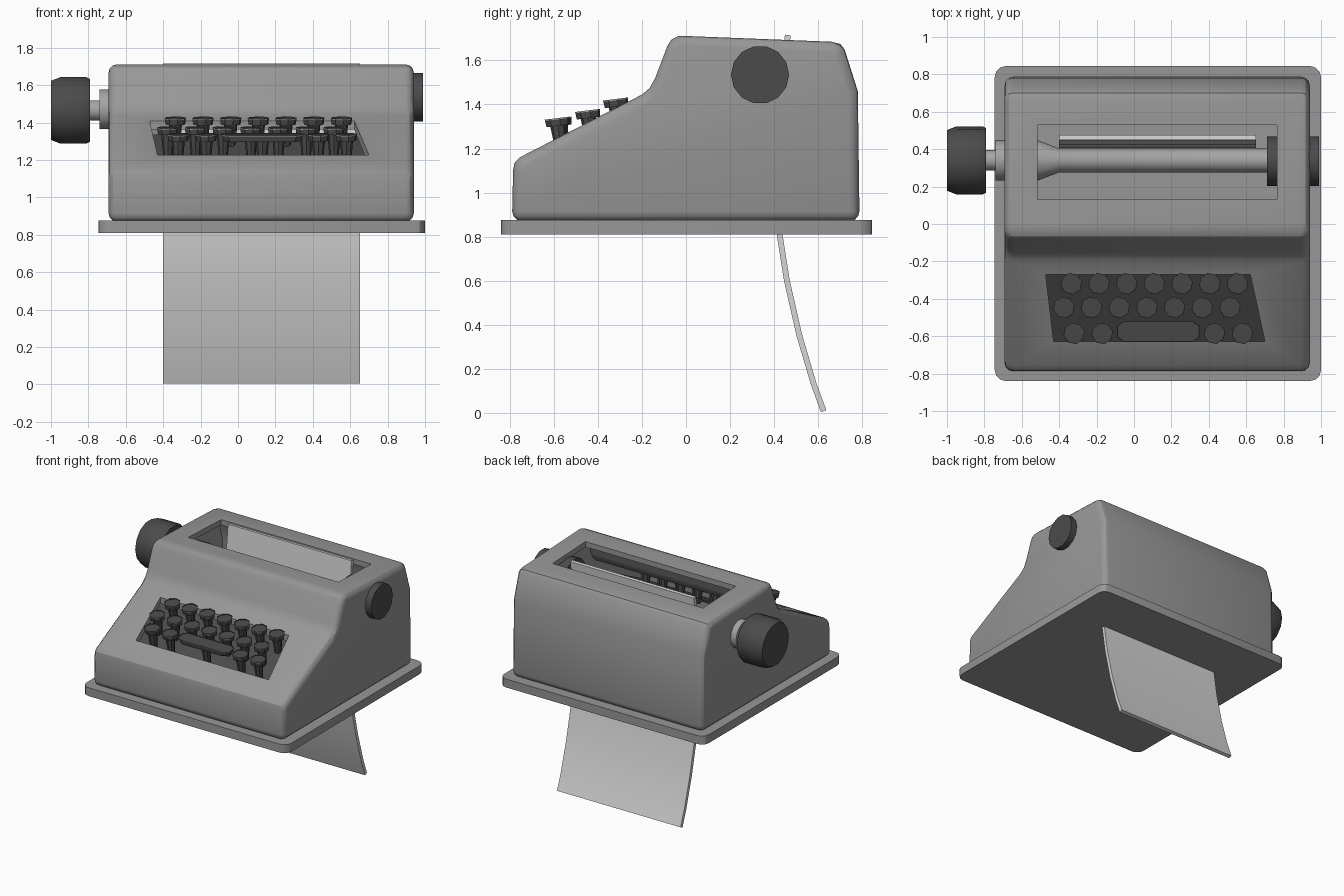
import bpy, bmesh, math
from mathutils import Matrix, Vector

if "Cube" in bpy.data.objects:
    bpy.data.objects.remove(bpy.data.objects["Cube"], do_unlink=True)


def material(name, v):
    m = bpy.data.materials.new(name)
    m.use_nodes = True
    m.diffuse_color = (v, v, v, 1)
    m.node_tree.nodes["Principled BSDF"].inputs["Base Color"].default_value = (v, v, v, 1)
    return m


CASE = material("case grey", 0.31)
DARK = material("dark grey", 0.07)
METAL = material("light metal grey", 0.38)
PAPER = material("paper white", 0.66)


def finish(name, bm, *mats):
    bmesh.ops.recalc_face_normals(bm, faces=bm.faces)
    mesh = bpy.data.meshes.new(name)
    bm.to_mesh(mesh)
    bm.free()
    ob = bpy.data.objects.new(name, mesh)
    bpy.context.collection.objects.link(ob)
    for m in mats:
        mesh.materials.append(m)
    return ob


def activate(ob):
    bpy.ops.object.select_all(action='DESELECT')
    ob.select_set(True)
    bpy.context.view_layer.objects.active = ob


def smooth(ob, angle=30):
    activate(ob)
    bpy.ops.object.shade_smooth_by_angle(angle=math.radians(angle))


def prism(name, points, sweep, mat):
    """Closed outline swept along a vector."""
    bm = bmesh.new()
    face = bm.faces.new([bm.verts.new(p) for p in points])
    new = bmesh.ops.extrude_face_region(bm, geom=[face], use_keep_orig=True)["geom"]
    bmesh.ops.translate(bm, vec=sweep, verts=[v for v in new if isinstance(v, bmesh.types.BMVert)])
    return finish(name, bm, mat)


def lathe(name, profile, y, z, mat, sides=14):
    """Profile of (x, radius) pairs turned around an axis along x."""
    bm = bmesh.new()
    rings = []
    for x, r in profile:
        rings.append([bm.verts.new((x, y + r * math.sin(a), z + r * math.cos(a)))
                      for a in (math.tau * (i + 0.5) / sides for i in range(sides))])
    for a, b in zip(rings, rings[1:]):
        for i in range(sides):
            j = (i + 1) % sides
            bm.faces.new((a[i], a[j], b[j], b[i]))
    bm.faces.new(rings[0])
    bm.faces.new(rings[-1])
    ob = finish(name, bm, mat)
    smooth(ob)
    return ob


def apply(ob, kind, **settings):
    mod = ob.modifiers.new(kind, kind)
    for key, value in settings.items():
        setattr(mod, key, value)
    activate(ob)
    bpy.ops.object.modifier_apply(modifier=mod.name)


def cut(ob, cutter):
    apply(ob, 'BOOLEAN', operation='DIFFERENCE', solver='EXACT', object=cutter)
    bpy.data.objects.remove(cutter, do_unlink=True)


# Base plate with rounded corners
X0, X1, Y0, Y1, C = -0.745, 1.0, -0.84, 0.845, 0.06
base_outline = []
for cx, cy, start in ((X1 - C, Y1 - C, 0), (X0 + C, Y1 - C, 90),
                      (X0 + C, Y0 + C, 180), (X1 - C, Y0 + C, 270)):
    for step in (0, 30, 60, 90):
        a = math.radians(start + step)
        base_outline.append((cx + C * math.cos(a), cy + C * math.sin(a), 0.81))
smooth(prism("base_plate", base_outline, (0, 0, 0.065), CASE))

# Hollow case from its side profile
side = [(-0.79, 0.87), (-0.785, 1.1), (-0.778, 1.135), (-0.755, 1.16), (-0.2, 1.445),
        (-0.165, 1.475), (-0.14, 1.52), (-0.085, 1.665), (-0.066, 1.695), (-0.035, 1.71),
        (0.0, 1.711), (0.66, 1.685), (0.7, 1.675), (0.72, 1.65), (0.78, 1.46), (0.788, 0.87)]
case = prism("case", [(-0.692, y, z) for y, z in side], (1.632, 0, 0), CASE)
apply(case, 'BEVEL', width=0.045, segments=3, limit_method='ANGLE', angle_limit=math.radians(60))
cut(case, prism("hollow", [(-0.65, y * 0.95, z - 0.04) for y, z in side], (1.55, 0, 0), CASE))

# Openings for the carriage and the keyboard
cut(case, prism("carriage_cutter", [(-0.515, 0.13, 1.58), (0.765, 0.13, 1.58),
                                    (0.765, 0.53, 1.58), (-0.515, 0.53, 1.58)], (0, 0, 0.3), CASE))
cut(case, prism("keyboard_cutter", [(-0.43, -0.628, 1.08), (0.7, -0.628, 1.08),
                                    (0.622, -0.27, 1.08), (-0.472, -0.27, 1.08)], (0, 0, 0.5), CASE))
smooth(case)

# Sloping tray under the keys
prism("keyboard_tray", [(-0.62, -0.7, 1.08), (-0.62, -0.2, 1.335),
                        (-0.62, -0.2, 1.32), (-0.62, -0.7, 1.065)], (1.48, 0, 0), DARK)

# Roller, its shaft and the two knobs
lathe("roller", [(-0.74, 0.108), (-0.515, 0.108), (-0.4, 0.064), (0.75, 0.064)], 0.34, 1.47, METAL)
lathe("left_shaft", [(-0.82, 0.055), (-0.72, 0.055)], 0.34, 1.465, METAL)
lathe("right_knob", [(-1.0, 0.162), (-0.95, 0.182), (-0.81, 0.182), (-0.79, 0.172)], 0.34, 1.465, DARK)
lathe("left_knob", [(0.71, 0.132), (0.99, 0.132)], 0.336, 1.535, DARK)

# Sheet of paper hanging through the machine
path = [Vector(p) for p in ((0.462, 1.715), (0.435, 1.45), (0.42, 1.15), (0.425, 0.81),
                            (0.458, 0.6), (0.515, 0.35), (0.58, 0.13), (0.625, 0.008))]
front, back = [], []
for i, p in enumerate(path):
    d = (path[min(i + 1, len(path) - 1)] - path[max(i - 1, 0)]).normalized()
    n = Vector((-d.y, d.x)) * 0.013
    front.append(p + n)
    back.append(p - n)
sheet = prism("paper", [(-0.4, p.x, p.y) for p in front + back[::-1]], (1.052, 0, 0), PAPER)
smooth(sheet)


def key(name, outline, x, y, z):
    """Tilted cap with a light rim, a sunken dark top and a tapered stem."""
    bm = bmesh.new()
    bottom = [bm.verts.new((px * 0.93, py * 0.93, -0.035)) for px, py in outline]
    top = [bm.verts.new((px, py, 0)) for px, py in outline]
    count = len(outline)
    bm.faces.new(bottom[::-1])
    for i in range(count):
        j = (i + 1) % count
        bm.faces.new((bottom[i], bottom[j], top[j], top[i]))
    cap = bm.faces.new(top)
    rim = bmesh.ops.inset_region(bm, faces=[cap], thickness=0.011, depth=0)["faces"]
    bmesh.ops.translate(bm, vec=(0, 0, -0.006), verts=cap.verts)
    for f in rim:
        f.material_index = 1
    bmesh.ops.create_cone(bm, cap_ends=True, segments=8, radius1=0.022, radius2=0.036,
                          depth=0.15, matrix=Matrix.Translation((0, 0, -0.105)))
    ob = finish(name, bm, DARK, METAL)
    ob.location = (x, y, z)
    ob.rotation_euler.x = math.radians(7)


# Three rows of keys and the space bar
round_cap = [(0.058 * math.cos(a), 0.058 * math.sin(a))
             for a in (math.tau * (i + 0.25) / 8 for i in range(8))]
rows = {"back": (-0.32, 1.425, [-0.335 + 0.148 * i for i in range(7)]),
        "middle": (-0.447, 1.373, [-0.375 + 0.148 * i for i in range(7)]),
        "front": (-0.585, 1.338, [-0.32, -0.17, 0.43, 0.58])}
for row, (y, z, xs) in rows.items():
    for i, x in enumerate(xs):
        key(f"{row}_key_{i + 1}", round_cap, x, y, z)
bar = [(0.22, -0.03), (0.22, 0.03), (0.185, 0.055), (-0.185, 0.055),
       (-0.22, 0.03), (-0.22, -0.03), (-0.185, -0.055), (0.185, -0.055)]
key("space_bar", bar, 0.13, -0.575, 1.338)
